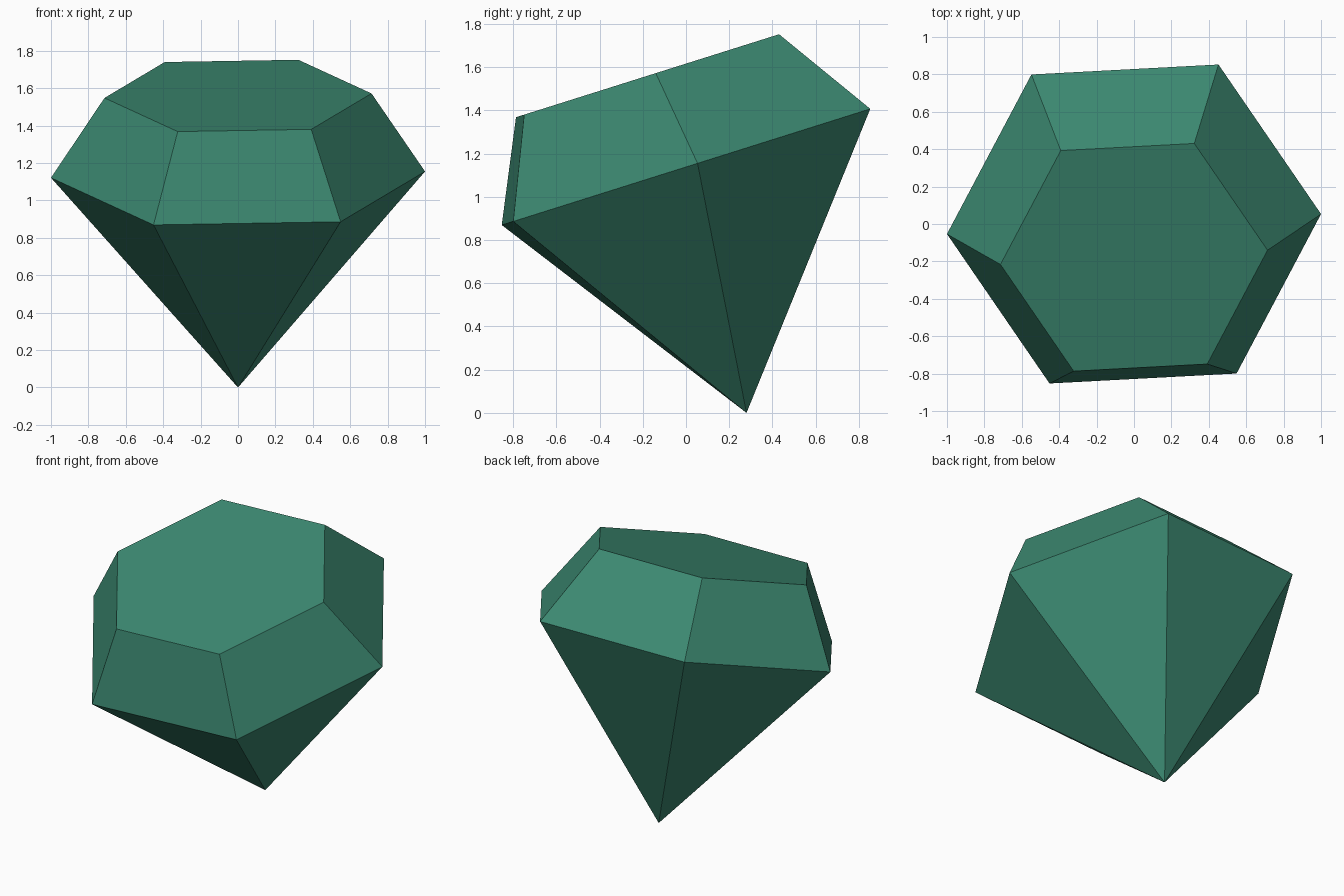
import bpy, bmesh, math
from mathutils import Matrix, Vector

if "Cube" in bpy.data.objects:
    bpy.data.objects.remove(bpy.data.objects["Cube"])

SIDES = 6
TILT = Matrix.Rotation(math.radians(17.5), 3, 'X')
TURN = math.radians(3.2)

green = bpy.data.materials.new("gem green")
green.diffuse_color = (0.045, 0.25, 0.165, 1)
green.use_nodes = True
green.node_tree.nodes["Principled BSDF"].inputs["Base Color"].default_value = green.diffuse_color

bm = bmesh.new()


def ring(radius, centre):
    """Tilted hexagon of vertices around a centre."""
    verts = []
    for i in range(SIDES):
        a = TURN + i * math.tau / SIDES
        p = TILT @ Vector((radius * math.cos(a), radius * math.sin(a), 0))
        verts.append(bm.verts.new(p + Vector(centre)))
    return verts


# Flat table, wide girdle and pointed base
table = ring(0.715, (0, -0.178, 1.56))
girdle = ring(1.0016, (0, 0, 1.138))
point = bm.verts.new((0, 0.28, 0))

bm.faces.new(table)
for i in range(SIDES):
    j = (i + 1) % SIDES
    bm.faces.new((girdle[i], girdle[j], table[j], table[i]))  # crown facets
    bm.faces.new((point, girdle[j], girdle[i]))               # pavilion facets
bmesh.ops.recalc_face_normals(bm, faces=bm.faces)

mesh = bpy.data.meshes.new("gemstone")
bm.to_mesh(mesh)
bm.free()
mesh.materials.append(green)
gem = bpy.data.objects.new("gemstone", mesh)
bpy.context.collection.objects.link(gem)
